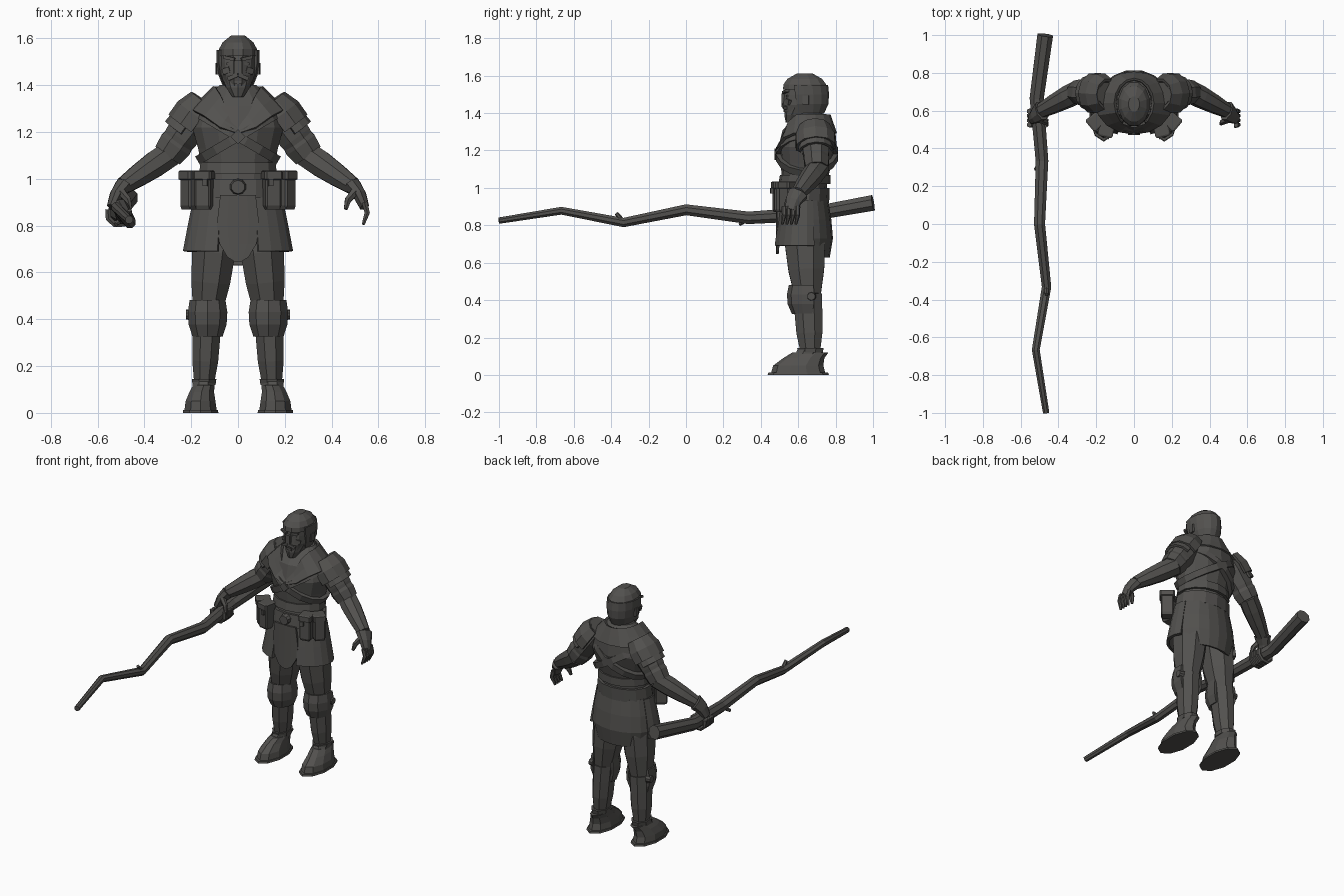
import bpy, bmesh
from math import sin, cos, pi, radians
from mathutils import Vector, Matrix

old = bpy.data.objects.get("Cube")
if old:
    bpy.data.objects.remove(old, do_unlink=True)

mat = bpy.data.materials.new("dark_stone_grey")
mat.use_nodes = True
mat.diffuse_color = (.085, .082, .077, 1)
mat.node_tree.nodes["Principled BSDF"].inputs["Base Color"].default_value = mat.diffuse_color


def finish(name, bm, mirror=False, thick=0):
    """Turn a bmesh into an object, optionally thickened and mirrored across x."""
    bmesh.ops.recalc_face_normals(bm, faces=bm.faces)
    mesh = bpy.data.meshes.new(name)
    bm.to_mesh(mesh)
    bm.free()
    mesh.materials.append(mat)
    ob = bpy.data.objects.new(name, mesh)
    bpy.context.collection.objects.link(ob)
    if thick:
        solid = ob.modifiers.new("thickness", 'SOLIDIFY')
        solid.thickness, solid.offset = thick, 0
    if mirror:
        ob.modifiers.new("mirror", 'MIRROR')
    return ob


def grid(name, rows, closed=False, cap=False, **options):
    """Skin rows of points with quads."""
    bm = bmesh.new()
    rings = [[bm.verts.new(point) for point in row] for row in rows]
    count = len(rows[0])
    for lower, upper in zip(rings, rings[1:]):
        for i in range(count if closed else count - 1):
            j = (i + 1) % count
            bm.faces.new((lower[i], lower[j], upper[j], upper[i]))
    if cap:
        bm.faces.new(rings[0])
        bm.faces.new(rings[-1])
    return finish(name, bm, **options)


def loft(name, path, radii, depth=1, sides=8, level=False, arc=None, **options):
    """Tube along a path; two path points are divided evenly among the radii.
    An arc leaves the tube open: zero faces outward, a quarter turn faces front."""
    points = [Vector(p) for p in path]
    last = len(radii) - 1
    if len(points) <= last:
        points = [points[0].lerp(points[-1], i / last) for i in range(last + 1)]
    if arc:
        start, end = map(radians, arc)
        angles = [start + (end - start) * i / sides for i in range(sides + 1)]
    else:
        angles = [2 * pi * (i + .5) / sides for i in range(sides)]
    rows = []
    for i, (point, radius) in enumerate(zip(points, radii)):
        u, v = Vector((1, 0, 0)), Vector((0, -1, 0))
        if not level:
            along = (points[min(i + 1, last)] - points[max(i - 1, 0)]).normalized()
            u = along.cross(Vector((0, 0, 1)) if abs(along.y) > .8 else v).normalized()
            u = -u if abs(along.y) <= .8 else u
            v = along.cross(u)
        rows.append([point + radius * (u * cos(a) + v * depth * sin(a)) for a in angles])
    return grid(name, rows, closed=not arc, cap=not arc, **options)


def box(name, location, size, turn=0, tilt=0, bevel=0, mirror=True):
    """Block turned about z and tilted about y, with optional cut corners."""
    bm = bmesh.new()
    bmesh.ops.create_cube(bm, size=1)
    if bevel:
        bmesh.ops.bevel(bm, geom=bm.edges[:], offset=bevel, segments=1, affect='EDGES')
    spin = Matrix.Rotation(radians(turn), 4, 'Z') @ Matrix.Rotation(radians(tilt), 4, 'Y')
    bm.transform(Matrix.Translation(location) @ spin @ Matrix.Diagonal((*size, 1)))
    return finish(name, bm, mirror)


def disc(name, location, radius, axis, mirror=False):
    bm = bmesh.new()
    bmesh.ops.create_cone(bm, cap_ends=True, segments=10, radius1=radius,
                          radius2=radius * .8, depth=.03)
    facing = Vector(axis).to_track_quat('Z', 'Y').to_matrix().to_4x4()
    bm.transform(Matrix.Translation(location) @ facing)
    return finish(name, bm, mirror)


# joints shared by the body and the armour
SHOULDER, ELBOW, WRIST = Vector((.17, .69, 1.28)), Vector((.3, .7, 1.1)), Vector((.49, .6, .97))
HIP, KNEE, ANKLE = Vector((.09, .63, .82)), Vector((.13, .65, .43)), Vector((.145, .665, .12))
CROTCH, WAIST, NECK = Vector((0, .62, .74)), Vector((0, .62, .86)), Vector((0, .665, 1.4))


def spine(height):
    return WAIST.lerp(NECK, (height - WAIST.z) / (NECK.z - WAIST.z))


# trunk, belt and crossed straps
FLAT = .78
loft("torso", (WAIST, NECK), (.17, .16, .155, .175, .2, .18, .08), FLAT, 14, level=True)
loft("hips", (CROTCH, WAIST), (.16, .17), .7)
loft("belt", (spine(.92), spine(1)), (.18, .175), FLAT, 14, level=True)
loft("waist_wrap", (spine(1.02), spine(1.07)), (.17, .165), .82, 14, level=True)
chest, slope = spine(1.18), Vector((-.01, 0, .017))
loft("cross_strap", (chest - slope, chest + slope), (.205, .205), .82, 16, mirror=True)
disc("belt_buckle", (0, .485, .965), .036, (0, -1, 0))
box("chest_clasp", (0, .482, 1.18), (.045, .02, .045), tilt=45, mirror=False)


# collar cape, dipping low at the front
def collar_point(angle, spread):
    front = sin(angle)
    dip = max(0, front) ** 4 * (.16 - .06 * spread)
    return ((.1 + .1 * spread) * cos(angle), .64 - front * (.125 + .035 * spread),
            1.39 - .1 * spread - dip)


grid("collar", [[collar_point(pi * i / 8, spread) for i in range(16)] for spread in (0, .5, 1)],
     closed=True, thick=.016)

# skirt panels and rounded apron
top = spine(.93)
loft("back_skirt", (top, (0, .63, .63)), (.175, .195, .205, .18), .73, level=True,
     arc=(-15, -165), thick=.015)
loft("side_skirt", (top, (0, .62, .69)), (.18, .205, .228), .65, 6, level=True,
     arc=(68, -25), thick=.018, mirror=True)
curve = [radians(a) for a in (0, 30, 60, 80)]
outline = [(.93, .075)] + [(.8 - .155 * sin(a), .09 * cos(a)) for a in curve]
grid("front_apron", [[(side * width, .488 + (side * width) ** 2, z) for side in (-1, -.5, 0, .5, 1)]
                     for z, width in outline], thick=.015)

# belt pouches
for label, x, y, turn in (("front", .145, .505, 12), ("side", .2, .545, 50)):
    box(label + "_pouch", (x, y, .945), (.07, .075, .15), turn, bevel=.1)
    box(label + "_pouch_flap", (x, y, 1.015), (.08, .09, .04), turn, bevel=.1)
box("pouch_stud", (.14, .46, .985), (.02, .02, .03), turn=12)

# legs and knee guards
loft("thigh", (HIP, KNEE), (.09, .1, .09, .067), 1.15, mirror=True)
loft("shin", (KNEE, ANKLE), (.067, .064, .06, .045), 1.25, mirror=True)
up = Vector((0, 0, .05))
loft("knee_guard", (KNEE + up, KNEE - 2 * up), (.072, .08, .077, .06), 1.28, 6, level=True,
     arc=(200, -20), thick=.016, mirror=True)
disc("knee_stud", (.207, .67, .42), .026, (1, 0, 0), mirror=True)

# boots
sole = Vector((.16, .6, 0))
instep = ANKLE + up / 2
loft("boot_sole", (sole, sole + up / 4), (.08, .078), 2.05, 10, level=True, mirror=True)
loft("boot_foot", (sole, sole + up, (.155, .63, .09), ANKLE), (.074, .067, .055, .048), 2,
     10, level=True, mirror=True)
loft("boot_shaft", (sole + (instep - sole) / 2, instep), (.05, .05), 1.4, level=True, mirror=True)
loft("boot_cuff", (ANKLE, instep), (.053, .057), 1.35, level=True, mirror=True)

# arms and layered shoulder plates
inner = SHOULDER.lerp(ELBOW, -.25)
loft("upper_arm", (inner, ELBOW), (.07, .085, .078, .058), .95, mirror=True)
loft("sleeve_cuff", (SHOULDER.lerp(ELBOW, .5), ELBOW), (.068, .079, .07), .92, mirror=True)
loft("forearm", (ELBOW.lerp(WRIST, -.1), WRIST), (.06, .06, .052, .04), mirror=True)
loft("shoulder_plate", (inner, SHOULDER.lerp(ELBOW, .35)), (.07, .093, .092), 1.1, 6,
     arc=(-105, 105), thick=.016, mirror=True)
loft("shoulder_plate_lower", (SHOULDER, SHOULDER.lerp(ELBOW, .5)), (.08, .088), 1, 6,
     arc=(-85, 85), thick=.014, mirror=True)

# hands: the left hangs open, the right closes round the staff
palm, knuckles = Vector((.52, .575, .93)), Vector((.54, .56, .88))
loft("palm", (WRIST, palm, knuckles), (.038, .03, .022), 1.5, mirror=True)
loft("thumb", ((.5, .555, .945), (.47, .54, .91), (.46, .53, .87)), (.02, .016, .009), sides=6,
     mirror=True)
for finger in range(4):
    y = .525 + .024 * finger
    loft("left_finger", ((.54, y, .9), (.552, y, .855), (.535, y - .01, .805)),
         (.014, .013, .007), sides=6)
    curl = [radians(160 + 45 * i) for i in range(6)]
    loft("right_finger", [(-.51 + .048 * cos(a), y, .852 + .05 * sin(a)) for a in curl],
         [.014] * len(curl), sides=6)

# crooked staff with evenly spaced bends and two twigs
bends = ((-.47, .92), (-.515, .86), (-.487, .84), (-.5, .883), (-.463, .815), (-.52, .878), (-.465, .825))
staff = [Vector((x, 1 - i / 3, z)) for i, (x, z) in enumerate(bends)]
loft("staff", staff, [.045 - .0045 * i for i in range(len(staff))])
for bend, growth in ((4, (0, -.04, .05)), (2, (-.035, -.045, -.035))):
    loft("staff_twig", (staff[bend], staff[bend] + Vector(growth)), (.016, .01), sides=6)

# head, beard and hair
CROWN = Vector((0, .635, 1.55))
jaw = Vector((0, .6, 1.39))
loft("neck", ((0, .67, 1.33), (0, .655, 1.44)), (.068, .06), 1.1)
loft("head", (jaw, CROWN), (.055, .074, .078, .078), 1.28, 12, level=True)
loft("beard", ((0, .56, 1.35), (0, .605, 1.43)), (.025, .053, .07), 1.08, 10, level=True)
loft("hair_cap", (CROWN - up / 2, CROWN + 1.25 * up), (.086, .084, .068, .03), 1.4, 12, level=True)
loft("hair_back", ((0, .65, 1.4), CROWN), (.06, .08, .086, .086), 1.38, 10, level=True,
     arc=(28, -208), thick=.012)

# face
box("nose", (0, .525, 1.478), (.03, .03, .055), mirror=False)
box("brow", (.036, .532, 1.515), (.048, .022, .014), turn=18, tilt=-12)
box("eye", (.034, .54, 1.492), (.026, .012, .011), turn=18)
box("cheek", (.045, .553, 1.462), (.035, .03, .025), turn=28, tilt=20)
box("moustache", (.02, .528, 1.436), (.048, .024, .017), turn=15, tilt=22)
box("lower_lip", (0, .53, 1.412), (.035, .016, .012), mirror=False)
box("ear", (.088, .64, 1.47), (.012, .035, .05), turn=-10)
